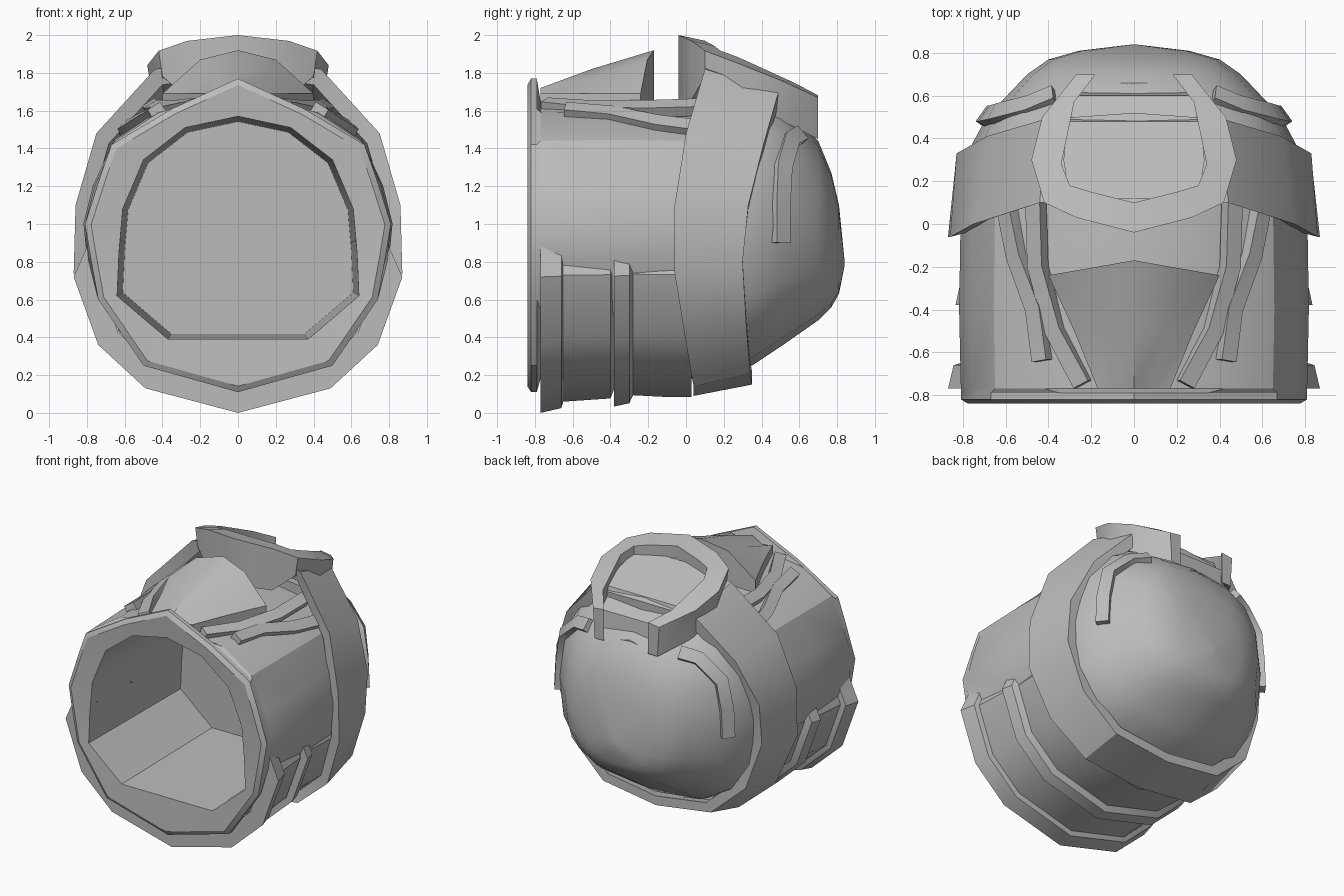
import bpy, bmesh, math
from mathutils import Vector

cube = bpy.data.objects.get("Cube")
if cube:
    bpy.data.objects.remove(cube)

metal = bpy.data.materials.new("plain grey")
metal.use_nodes = True
GREY = (.5, .5, .5, 1)
metal.diffuse_color = GREY
metal.node_tree.nodes["Principled BSDF"].inputs["Base Color"].default_value = GREY


def loft(name, rings, closed=True, caps=True, angle=30):
    """Skin a list of rings that share one point count."""
    bm = bmesh.new()
    rows = [[bm.verts.new(p) for p in ring] for ring in rings]
    n = len(rows[0])
    for a, b in zip(rows, rows[1:]):
        for i in range(n if closed else n - 1):
            j = (i + 1) % n
            bm.faces.new((a[i], a[j], b[j], b[i]))
    if caps:
        bm.faces.new(rows[0])
        bm.faces.new(rows[-1])
    bmesh.ops.remove_doubles(bm, verts=bm.verts, dist=.0005)
    bmesh.ops.recalc_face_normals(bm, faces=bm.faces)
    mesh = bpy.data.meshes.new(name)
    bm.to_mesh(mesh)
    bm.free()
    obj = bpy.data.objects.new(name, mesh)
    bpy.context.collection.objects.link(obj)
    mesh.materials.append(metal)
    bpy.ops.object.select_all(action="DESELECT")
    obj.select_set(True)
    bpy.context.view_layer.objects.active = obj
    bpy.ops.object.shade_smooth_by_angle(angle=math.radians(angle))


def mirrored(half):
    """Complete a half outline by adding its -x side."""
    return half + [(-x, y, z) for x, y, z in reversed(half) if x > 0]


def ring(profile, y, s=1, mid=.9):
    return mirrored([(x * s, y, mid + (z - mid) * s) for x, z in profile])


def bars(name, path, w, h):
    """Pair of raised strips following a path on both sides."""
    for side, label in ((1, "left"), (-1, "right")):
        rings = []
        for i, p in enumerate(path):
            a, b = Vector(path[max(i - 1, 0)]), Vector(path[min(i + 1, len(path) - 1)])
            out = Vector((p[0], max(p[1], 0), p[2] - .9)).normalized()
            across = (b - a).cross(out).normalized() * w / 2
            c = Vector(p)
            pts = [c + across + out * h, c - across + out * h, c - across - out * h, c + across - out * h]
            rings.append([(q.x * side, q.y, q.z) for q in pts])
        loft(label + "_" + name, rings)


# Hollow barrel: deep bore, chamfered front rim, outer hull
RIM = [(0, 1.77), (.35, 1.61), (.67, 1.42), (.73, 1.25), (.81, 1), (.78, .82), (.74, .6), (.5, .25), (0, .11)]
MOUTH = [(0, 1.57), (.28, 1.51), (.5, 1.34), (.61, 1.08), (.63, .85), (.64, .62), (.5, .5), (.37, .39), (0, .39)]
BORE = [(0, 1.5), (.22, 1.45), (.41, 1.28), (.46, 1), (.44, .85), (.41, .75), (.33, .65), (.26, .56), (0, .48)]
HULL = [(0, 1.65), (.42, 1.59), (.65, 1.44), (.76, 1.2), (.81, 1), (.79, .8), (.69, .55), (.42, .26), (0, .18)]
loft("barrel", [ring(BORE, .68, .01), ring(BORE, .66, .98), ring(MOUTH, .48, .94, .98), ring(MOUTH, -.83),
                ring(RIM, -.84, .96), ring(RIM, -.82), ring(RIM, -.79), ring(HULL, -.77),
                ring(HULL, -.4, 1.01), ring(HULL, .1), ring(HULL, .3, .97)], caps=False)

# Lower armour bands: open arcs wrapped under the barrel
ARMOUR = [(.7, .92), (.79, .9), (.87, .72), (.74, .36), (.49, .13), (0, 0)]


def armour(name, steps):
    arcs = []
    for y, s in steps:
        half = [(x * s, y, .85 + (z - .85) * s) for x, z in ARMOUR]
        arcs.append(half + [(-x, y, z) for x, y, z in reversed(half[:-1])])
    loft(name, arcs, closed=False, caps=False)


armour("front_armour", [(-.77, .86), (-.77, 1), (-.66, .97), (-.65, .93), (-.4, .91), (-.38, .85)])
armour("middle_armour", [(-.38, .85), (-.38, .96), (-.3, .94), (-.28, .89), (-.12, .9), (.03, .9)])

# Wide collar band
FRONT = [(0, .1, 1.88), (.44, .1, 1.82), (.75, 0, 1.48), (.86, -.06, 1.1), (.87, -.06, .74),
         (.73, 0, .37), (.46, .04, .14), (0, .04, .09)]
REAR = [(0, .52, 1.72), (.42, .49, 1.7), (.69, .41, 1.42), (.83, .33, 1.1), (.83, .3, .8),
        (.71, .32, .45), (.44, .34, .21), (0, .35, .15)]


def inset(points, s, dy=0):
    return mirrored([(x * s, y + dy, .9 + (z - .9) * s) for x, y, z in points])


band = [inset(FRONT, .91, .02), inset(FRONT, 1), inset(REAR, 1), inset(REAR, .91)]
loft("collar", band + band[:1], caps=False)


# Rounded rear dome with slightly boxy sections
def oval(y, w, low, high):
    mid, r = (low + high) / 2, (high - low) / 2
    half = []
    for i in range(9):
        s, c = math.sin(math.pi * i / 8), math.cos(math.pi * i / 8)
        x = w * abs(s) ** .75 if 0 < i < 8 else 0
        half.append((x, y, mid + r * math.copysign(abs(c) ** .8, c)))
    return mirrored(half)


loft("rear_dome", [oval(.2, .8, .22, 1.7), oval(.35, .77, .25, 1.69), oval(.5, .69, .35, 1.64),
                   oval(.7, .5, .49, 1.44), oval(.77, .4, .56, 1.27), oval(.81, .26, .63, 1.1),
                   oval(.84, .01, .78, .8)], angle=40)
bars("dome_strip", [(.37, .6, 1.47), (.49, .55, 1.44), (.645, .51, 1.3), (.68, .5, 1.1), (.69, .5, .9)], .09, .03)


# Crest frame: a prow at the front, two posts at the back
def crest_z(x, y):
    return 2 - .3 * max(y, 0) - .33 * max(y - .4, 0) - .3 * x * x


OUTER = [(0, -.04), (.27, .03), (.42, .1), (.48, .3), (.43, .5), (.27, .7)]
INNER = [(0, .1), (.2, .15), (.3, .18), (.34, .28), (.28, .57), (.18, .7)]
BASE = [1.66, 1.66, 1.78, 1.68, 1.55, 1.45]
half = []
for (ox, oy), (ix, iy), base in zip(OUTER, INNER, BASE):
    half.append([(ox, oy, crest_z(ox, oy)), (ix, iy, crest_z(ix, iy)), (ix, iy, base), (ox * .95, oy, base)])
other = [[(-x, y, z) for x, y, z in sec] for sec in reversed(half[1:])]
loft("crest_frame", other + half)

# Sunken crest floor with a step at its back
loft("crest_floor", [[(s * w, y, z) for s in (-1, 1)] for w, y, z in
                     ((.3, .12, 1.88), (.33, .3, 1.81), (.31, .48, 1.74), (.31, .5, 1.67), (.28, .6, 1.62),
                      (.28, .62, 1.45))], closed=False, caps=False)


# Pointed top fin in front of the crest
def fin(y, w, top, bulge, side=1.69):
    return mirrored([(0, y + bulge, top), (w * .5, y + bulge * .5, top - .05), (w, y, side),
                     (w, y, 1.58), (0, y + bulge, 1.58)])


loft("top_fin", [fin(-.77, .17, 1.72, 0), fin(-.5, .28, 1.82, 0), fin(-.24, .4, 1.92, .07),
                 fin(-.24, .4, 1.6, .07, 1.59)])

# Rails beside the fin
bars("inner_rail", [(.46, .12, 1.62), (.45, -.2, 1.61), (.37, -.5, 1.61), (.24, -.75, 1.63)], .08, .03)
bars("outer_rail", [(.6, .1, 1.5), (.55, -.15, 1.53), (.46, -.4, 1.58), (.43, -.64, 1.6)], .08, .03)
